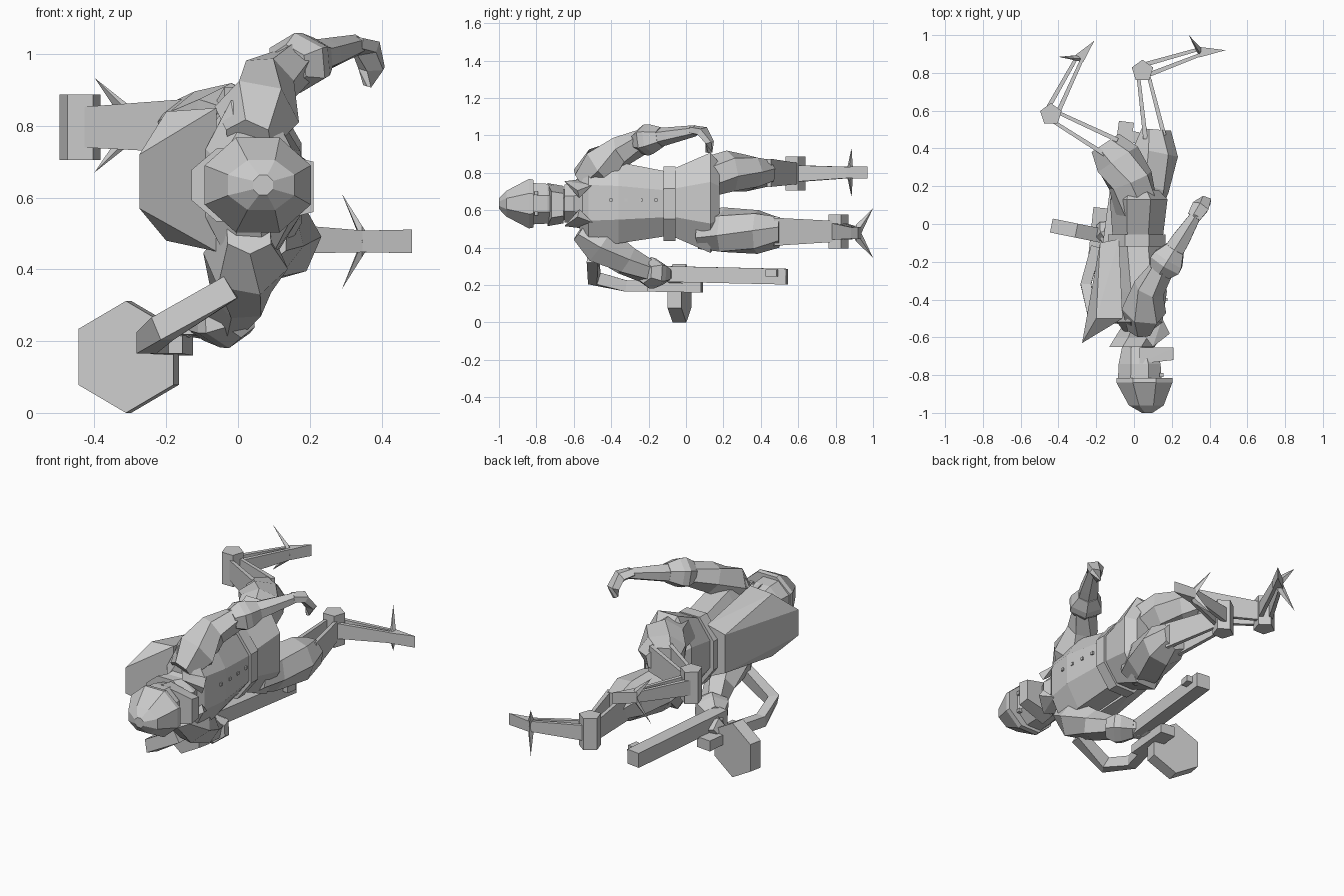
import bpy, bmesh, math
from mathutils import Vector as V

if "Cube" in bpy.data.objects:
    bpy.data.objects.remove(bpy.data.objects["Cube"])


def finish(name, bm):
    bmesh.ops.recalc_face_normals(bm, faces=bm.faces)
    me = bpy.data.meshes.new(name)
    bm.to_mesh(me)
    bm.free()
    ob = bpy.data.objects.new(name, me)
    bpy.context.collection.objects.link(ob)
    return ob


def loft(name, rings, n=6, axis=None, twist=0):
    """Skin n-sided rings ((x, y, z), across, up) along a path."""
    bm = bmesh.new()
    pts = [V(r[0]) for r in rings]
    loops = []
    for i, (p, ru, rv) in enumerate(rings):
        t = V(axis) if axis else pts[min(i + 1, len(pts) - 1)] - pts[max(i - 1, 0)]
        u = t.cross(V((0, 0, 1))).normalized()
        v = u.cross(t).normalized()
        k = 1 / math.cos(math.pi / n) if n == 4 else 1
        ang = [2 * math.pi * (j + .5) / n + twist * i for j in range(n)]
        loops.append([bm.verts.new(V(p) + u * math.cos(a) * ru * k + v * math.sin(a) * rv * k)
                      for a in ang])
    for a, b in zip(loops, loops[1:]):
        for j in range(n):
            bm.faces.new((a[j], a[(j + 1) % n], b[(j + 1) % n], b[j]))
    bm.faces.new(loops[0])
    bm.faces.new(loops[-1])
    return finish(name, bm)


def body(name, rows, n=8):
    """Loft along y from rows (y, cx, cz, rx, rz)."""
    return loft(name, [((cx, y, cz), rx, rz) for y, cx, cz, rx, rz in rows], n, (0, 1, 0))


def hull(name, pts):
    bm = bmesh.new()
    for p in pts:
        bm.verts.new(p)
    bmesh.ops.convex_hull(bm, input=bm.verts[:])
    return finish(name, bm)


def edge(x, y, zc, h):
    return [(x, y, zc - h), (x, y, zc + h)]


# Head, cap and mask
body("cap", [(-1, .07, .635, .03, .03), (-.96, .065, .635, .1, .075),
             (-.84, .055, .635, .16, .143), (-.815, .055, .635, .16, .138)])
body("head", [(-.83, .03, .635, .125, .12), (-.74, .03, .635, .12, .115), (-.65, .02, .63, .09, .09)])
hull("face_mask", edge(.21, -.72, .63, .07) + edge(.21, -.655, .63, .06)
     + edge(.03, -.74, .63, .115) + edge(.03, -.655, .63, .1))
body("neck", [(-.68, .02, .635, .07, .07), (-.55, .02, .635, .07, .08)])
for s in (-1, 1):
    bpy.ops.mesh.primitive_cube_add(size=.02, location=(.145, -.8, .637 + s * .055))
    bpy.context.object.name = "eye"
    # Collar points on each side
    hull("collar_lapel", [(.1, -.65, .635 + s * .12), (.17, -.57, .635 + s * .03), (.15, -.5, .635 + s * .1),
                          (.19, -.58, .635 + s * .07), (.04, -.57, .635 + s * .13)])
body("collar", [(-.65, -.01, .635, .13, .11), (-.6, .02, .635, .13, .11), (-.54, .03, .635, .1, .13)])

# Torso, belt and hips
body("chest", [(-.57, .03, .64, .09, .15), (-.52, .03, .64, .13, .25),
               (-.36, .04, .64, .145, .235), (-.12, .02, .635, .145, .19)])
body("belt", [(-.12, .015, .635, .165, .215), (-.055, .015, .635, .165, .215)])
body("hips", [(-.06, .02, .64, .145, .2), (.13, .025, .64, .165, .29), (.18, .02, .64, .12, .23)])
for y in (-.4, -.32, -.24, -.16):
    bpy.ops.mesh.primitive_cube_add(size=.016, location=(.17 - .05 * max(0, y + .36), y, .655))
    bpy.context.object.name = "button"

# Wedge pack on the back
hull("back_pack", edge(-.275, -.63, .645, .075) + edge(-.2, -.5, .66, .18) + edge(-.06, -.5, .65, .2)
     + edge(-.18, -.1, .64, .11) + edge(-.08, -.08, .64, .15))


# Arms: sleeve, flared cuff, forearm
def arm(side, shoulder, upper, elbow, wrist):
    s, m, e, w = map(V, (shoulder, upper, elbow, wrist))
    loft(side + "_sleeve", [(s, .07, .07), (s.lerp(m, .45), .12, .12),
                            (m, .085, .085), (e, .065, .065)], 6, None, .3)
    d = (w - e).normalized()
    loft(side + "_cuff", [(e - d * .05, .065, .06), (e, .1, .085),
                          (e + d * .035, .095, .08), (e + d * .1, .06, .055)], 6)
    loft(side + "_forearm", [(e, .065, .06), (e.lerp(w, .5), .055, .045), (w, .032, .03)], 6)


arm("raised_arm", (.03, -.56, .76), (.08, -.34, .92), (.165, -.215, .975), (.33, .05, 1.025))
arm("lowered_arm", (.03, -.56, .5), (.01, -.32, .33), (-.03, -.19, .265), (-.16, -.06, .25))
loft("open_hand", [((.32, .035, 1.03), .04, .025), ((.355, .09, 1.02), .05, .03),
                   ((.375, .125, .96), .04, .025), ((.36, .125, .91), .02, .012)], 5)
loft("grip_hand", [((-.12, -.1, .25), .03, .03), ((-.16, -.05, .245), .045, .05),
                   ((-.17, 0, .22), .03, .03)], 5)


# Legs: trouser thigh, pairs of plates, pentagonal knee, clawed foot
def plate_pair(name, p, q, gap_p, gap_q, h_p, h_q):
    p, q = V(p), V(q)
    off = (q - p).cross(V((0, 0, 1))).normalized()
    for s in (-1, 1):
        loft(name, [(p + off * s * gap_p, .012, h_p), (q + off * s * gap_q, .009, h_q)], 4)


def leg(side, thigh, start, knee, ankle, toe, claw):
    loft(side + "_thigh", thigh, 7, None, .25)
    plate_pair(side + "_upper_plate", start, knee, .05, .025, .075, .055)
    zc = knee[2]
    bpy.ops.mesh.primitive_cylinder_add(vertices=5, radius=.06, depth=.182, location=knee)
    bpy.context.object.name = side + "_knee"
    plate_pair(side + "_shin_plate", knee, ankle, .03, .015, .045, .03)
    az = ankle[2]
    a, c, t = V(ankle), V((*claw, az)), V((*toe, az))
    n = (t - a).cross(V((0, 0, 1))).normalized() * .028
    root = [a + n, a - n]
    hull(side + "_toe", [r + V((0, 0, z)) for r in root for z in (-.03, .03)] + edge(*toe, az, .033))
    for s in (-1, 1):
        b = a.lerp(t, .2)
        hull(side + "_claw", root + [b, a + V((0, 0, s * .045)), c + V((0, 0, s * .132))])


leg("rear_leg", [((.02, .08, .77), .12, .11), ((-.02, .23, .805), .125, .115),
                 ((-.09, .34, .8), .13, .1), ((-.15, .43, .8), .09, .075)],
    (-.11, .4, .8), (-.44, .58, .796), (-.29, .875, .802), (-.21, .97), (-.4, .885))
leg("front_leg", [((.03, .08, .5), .12, .11), ((.06, .2, .49), .13, .125),
                  ((.11, .38, .485), .125, .12), ((.12, .5, .485), .08, .085)],
    (.11, .46, .485), (.045, .81, .487), (.345, .91, .478), (.485, .92), (.29, 1))

# Weapon: barrel, receiver, drum, shoulder pipe
loft("barrel", [((-.13, -.14, .26), .04, .042), ((-.04, .54, .245), .04, .042)], 4)
loft("barrel_sight", [((-.01, .43, .265), .03, .018), ((0, .49, .265), .03, .018)], 4)
loft("receiver", [((-.2, -.2, .19), .045, .025), ((-.17, .085, .19), .045, .03)], 4)
bpy.ops.mesh.primitive_cylinder_add(vertices=6, radius=.156, depth=.075, location=(-.305, -.035, .156),
                                    rotation=(math.pi / 2, math.pi / 6, -.2))
drum = bpy.context.object
drum.name = "drum"
zs = [(drum.rotation_euler.to_matrix() @ v.co).z for v in drum.data.vertices]
if max(zs) < .15:  # keep a corner pointing down
    drum.rotation_euler.y = 0
loft("shoulder_pipe", [((-.02, -.5, .35), .03, .035), ((-.21, -.49, .235), .03, .035),
                       ((-.255, -.32, .195), .028, .03), ((-.2, -.12, .195), .028, .03)], 4)
